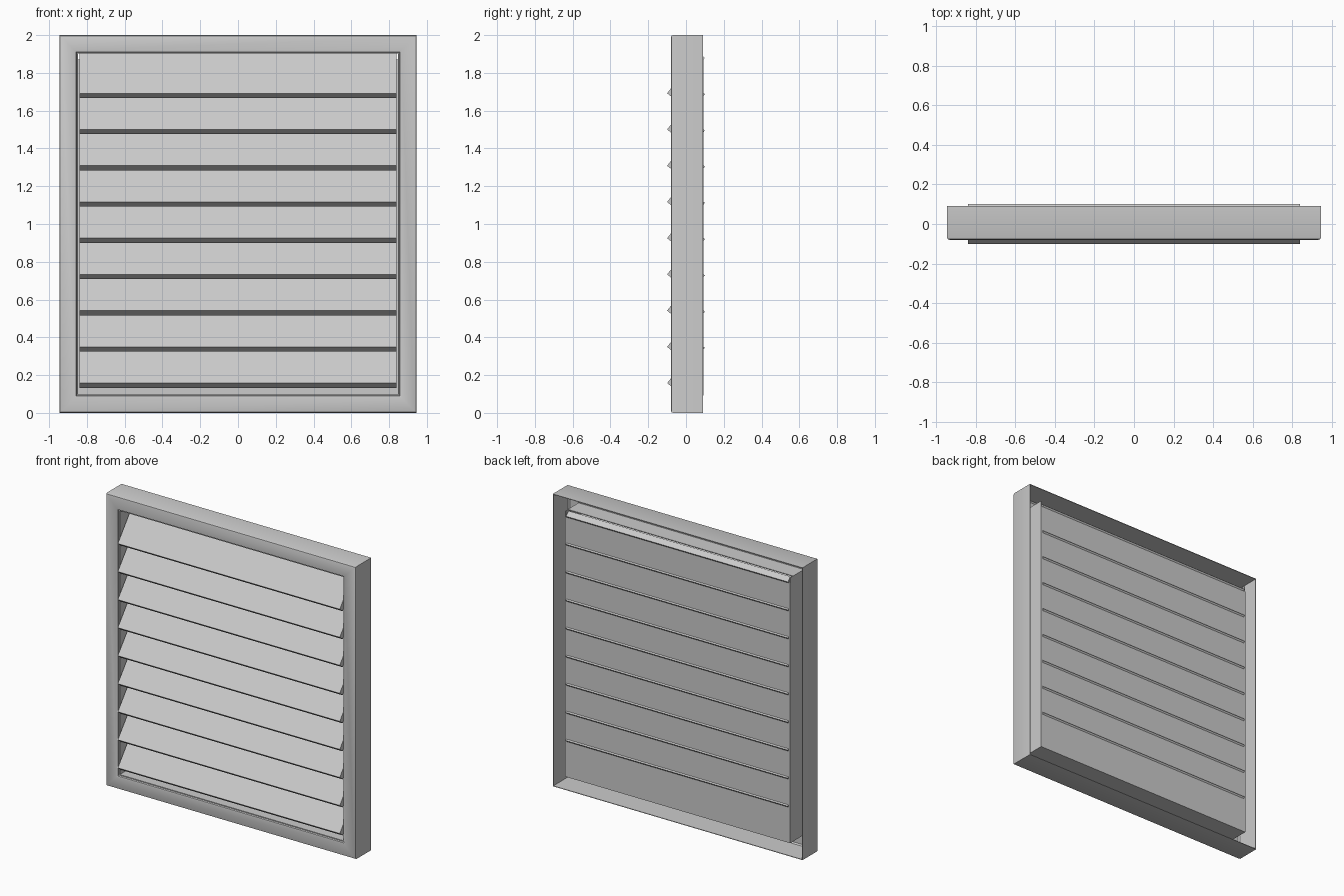
import bpy, bmesh, math
from mathutils import Vector

cube = bpy.data.objects.get("Cube")
if cube:
    bpy.data.objects.remove(cube, do_unlink=True)

grey = bpy.data.materials.new("light_grey")
grey.use_nodes = True
colour = (0.6, 0.6, 0.6, 1)
grey.diffuse_color = colour
grey.node_tree.nodes["Principled BSDF"].inputs["Base Color"].default_value = colour

HALF_W, HEIGHT, BACK, FRONT = 0.945, 2.0, 0.09, -0.08
BORDER = 0.092


def finish(name, bm, smooth=False):
    bmesh.ops.recalc_face_normals(bm, faces=bm.faces)
    mesh = bpy.data.meshes.new(name)
    bm.to_mesh(mesh)
    bm.free()
    mesh.materials.append(grey)
    obj = bpy.data.objects.new(name, mesh)
    bpy.context.collection.objects.link(obj)
    if smooth:
        bpy.ops.object.select_all(action='DESELECT')
        obj.select_set(True)
        bpy.context.view_layer.objects.active = obj
        bpy.ops.object.shade_smooth_by_angle(angle=math.radians(40))
    return obj


def box(name, x, y, z):
    bm = bmesh.new()
    bmesh.ops.create_cube(bm, size=1)
    for v in bm.verts:
        v.co = [lo + (c + 0.5) * (hi - lo) for c, (lo, hi) in zip(v.co, (x, y, z))]
    return finish(name, bm)


# Hollow outer frame: closed thin section (inset, depth) carried round a mitred rectangle
T, R = 0.004, 0.012
section = [(0, BACK), (0, FRONT + R), (R * 0.3, FRONT + R * 0.3), (R, FRONT),
           (BORDER - R, FRONT), (BORDER - R * 0.3, FRONT + R * 0.3),
           (BORDER, FRONT + R), (BORDER, FRONT + 2 * R), (BORDER - T, FRONT + 2 * R),
           (BORDER - R, FRONT + T), (R, FRONT + T), (T, FRONT + R), (T, BACK)]
bm = bmesh.new()
rings = []
for inset, y in section:
    w, lo, hi = HALF_W - inset, inset, HEIGHT - inset
    rings.append([bm.verts.new((x, y, z)) for x, z in ((-w, lo), (w, lo), (w, hi), (-w, hi))])
for a, b in zip(rings, rings[1:] + rings[:1]):
    for i in range(4):
        j = (i + 1) % 4
        bm.faces.new((a[i], a[j], b[j], b[i]))
finish("outer_frame", bm, smooth=True)

# Inner collar, with the top board set back to clear the highest slat
IN = HALF_W - BORDER
LOW, HIGH = BORDER + 0.006, HEIGHT - BORDER
W = 0.006
for name, s in (("left", 1), ("right", -1)):
    box(name + "_collar", sorted((s * (IN - W), s * IN)), (FRONT + R, BACK), (LOW, HIGH))
box("bottom_collar", (-IN, IN), (FRONT + R, BACK), (LOW - W, LOW))
box("top_collar", (-IN, IN), (FRONT + R, 0.06), (HIGH - W, HIGH))

# Back panel
box("back_panel", (-IN, IN), (BACK - 0.006, BACK + 0.002), (LOW - W, 1.872))

# Sloping louvre slats
angle, thick = math.radians(51.5), 0.04
along = Vector((0, math.cos(angle), math.sin(angle)))
across = Vector((0, math.sin(angle), -math.cos(angle))) * thick
length = (0.2 - across.y) / along.y
for n in range(9):
    tip = Vector((0, -0.1, 1.692 - n * 0.1918))
    corners = [tip, tip + across, tip + across + along * length, tip + along * length]
    bm = bmesh.new()
    ends = [[bm.verts.new(c + Vector((x, 0, 0))) for c in corners] for x in (-0.84, 0.84)]
    for end in ends:
        bm.faces.new(end)
    for i in range(4):
        j = (i + 1) % 4
        bm.faces.new((ends[0][i], ends[0][j], ends[1][j], ends[1][i]))
    finish(f"slat_{n + 1}", bm)
